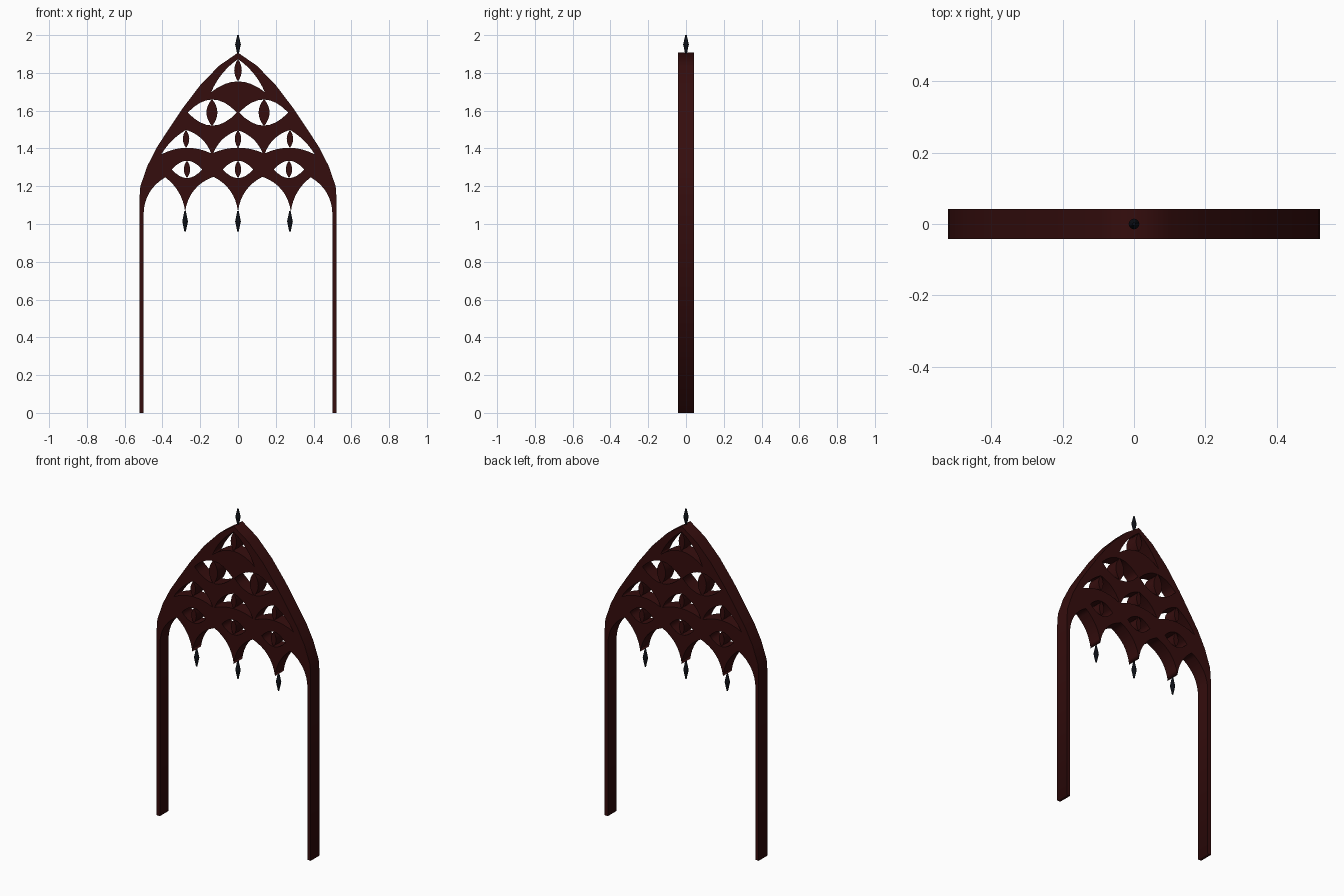
import bpy, math

if "Cube" in bpy.data.objects:
    bpy.data.objects.remove(bpy.data.objects["Cube"])

DEPTH = 0.042


def material(name, rgb):
    m = bpy.data.materials.new(name)
    m.diffuse_color = (*rgb, 1)
    m.use_nodes = True
    m.node_tree.nodes["Principled BSDF"].inputs["Base Color"].default_value = m.diffuse_color
    return m


RED = material("dark_red", (0.035, 0.004, 0.004))
BLACK = material("black", (0.004, 0.005, 0.008))


def arc(p, q, h, n=8):
    """Bowed line from p to q (q left out); positive h bulges to the left of travel."""
    dx, dz = q[0] - p[0], q[1] - p[1]
    l = math.hypot(dx, dz)
    pts = []
    for i in range(n):
        t = i / n
        b = 4 * h * t * (1 - t) / l
        pts.append((p[0] + dx * t - dz * b, p[1] + dz * t + dx * b))
    return pts


def mirror(pts):
    return [(-x, z) for x, z in reversed(pts)]


def plate(name, outlines):
    """Outlines in the xz plane, inner ones become holes, extruded along y."""
    cu = bpy.data.curves.new(name, 'CURVE')
    cu.dimensions = '2D'
    cu.fill_mode = 'BOTH'
    cu.extrude = DEPTH
    for pts in outlines:
        s = cu.splines.new('POLY')
        s.points.add(len(pts) - 1)
        for sp, (x, z) in zip(s.points, pts):
            sp.co = (x, z, 0, 1)
        s.use_cyclic_u = True
    ob = bpy.data.objects.new(name, cu)
    bpy.context.collection.objects.link(ob)
    ob.rotation_euler.x = math.pi / 2
    bpy.ops.object.select_all(action='DESELECT')
    ob.select_set(True)
    bpy.context.view_layer.objects.active = ob
    bpy.ops.object.convert(target='MESH')
    ob = bpy.context.object
    ob.data.materials.clear()
    ob.data.materials.append(RED)


def eye(cx, cz, w, h):
    a, b = (cx - w, cz), (cx + w, cz)
    return arc(a, b, h) + arc(b, a, h)


def lens(cx, z0, z1, w):
    a, b = (cx, z0), (cx, z1)
    return arc(a, b, w) + arc(b, a, w)


def crescent(left, top, right, rise, hl, hr):
    return arc(left, top, hl) + arc(top, right, hr) + arc(right, left, -rise)


# frame outline: left half from the centre cusp round to the apex
half = (arc((0, 1.066), (-0.13, 1.25), -0.03)
        + arc((-0.13, 1.25), (-0.28, 1.066), -0.035)
        + arc((-0.28, 1.066), (-0.385, 1.247), -0.022)
        + arc((-0.385, 1.247), (-0.5, 1.05), -0.032)
        + [(-0.5, 1.05), (-0.5, 0), (-0.522, 0), (-0.522, 1.13), (-0.517, 1.2),
           (-0.48, 1.307), (-0.43, 1.405), (-0.375, 1.49), (-0.295, 1.61),
           (-0.2, 1.735), (-0.1, 1.838)])
outline = half + [(0, 1.907)] + mirror(half)[:-1]

# openings
side = crescent((-0.406, 1.369), (-0.275, 1.498), (-0.142, 1.374), 0.032, 0.012, 0.022)
holes = [
    crescent((-0.142, 1.698), (0, 1.873), (0.142, 1.698), 0.057, 0.016, 0.016),
    crescent((-0.13, 1.377), (0, 1.496), (0.13, 1.377), 0.027, 0.02, 0.02),
    side, mirror(side),
]
for s in (-1, 1):
    holes.append(eye(s * 0.136, 1.59, 0.13, 0.069))
for x in (-0.27, 0, 0.27):
    holes.append(eye(x, 1.289, 0.08, 0.046))

plate("arch_frame", [outline] + holes)

# upright slivers that fill the openings
plate("top_pupil", [lens(0, 1.755, 1.873, 0.02)])
plate("upper_pupils", [lens(s * 0.138, 1.518, 1.662, 0.029) for s in (-1, 1)])
plate("middle_pupils", [lens(x, 1.403, 1.498, 0.017) for x in (-0.275, 0, 0.275)])
plate("lower_pupils", [lens(x, 1.243, 1.335, 0.017) for x in (-0.27, 0, 0.27)])


# black spindles: three pendants and the finial
def spindle(name, x, z0, z1, sides=12):
    prof = [(0.0, 0.004), (0.25, 0.0095), (0.5, 0.015), (0.75, 0.0095), (1.0, 0.004)]
    verts, faces = [], []
    for t, r in prof:
        for i in range(sides):
            a = 2 * math.pi * i / sides
            verts.append((x + r * math.cos(a), r * math.sin(a), z0 + (z1 - z0) * t))
    for k in range(len(prof) - 1):
        for i in range(sides):
            j = (i + 1) % sides
            faces.append((k * sides + i, k * sides + j,
                          (k + 1) * sides + j, (k + 1) * sides + i))
    faces.append(tuple(reversed(range(sides))))
    faces.append(tuple(range((len(prof) - 1) * sides, len(prof) * sides)))
    me = bpy.data.meshes.new(name)
    me.from_pydata(verts, [], faces)
    me.materials.append(BLACK)
    bpy.context.collection.objects.link(bpy.data.objects.new(name, me))


for n, x in (("left", -0.28), ("centre", 0), ("right", 0.275)):
    spindle(n + "_pendant", x, 0.96, 1.068)
spindle("finial", 0, 1.9, 2.0)
